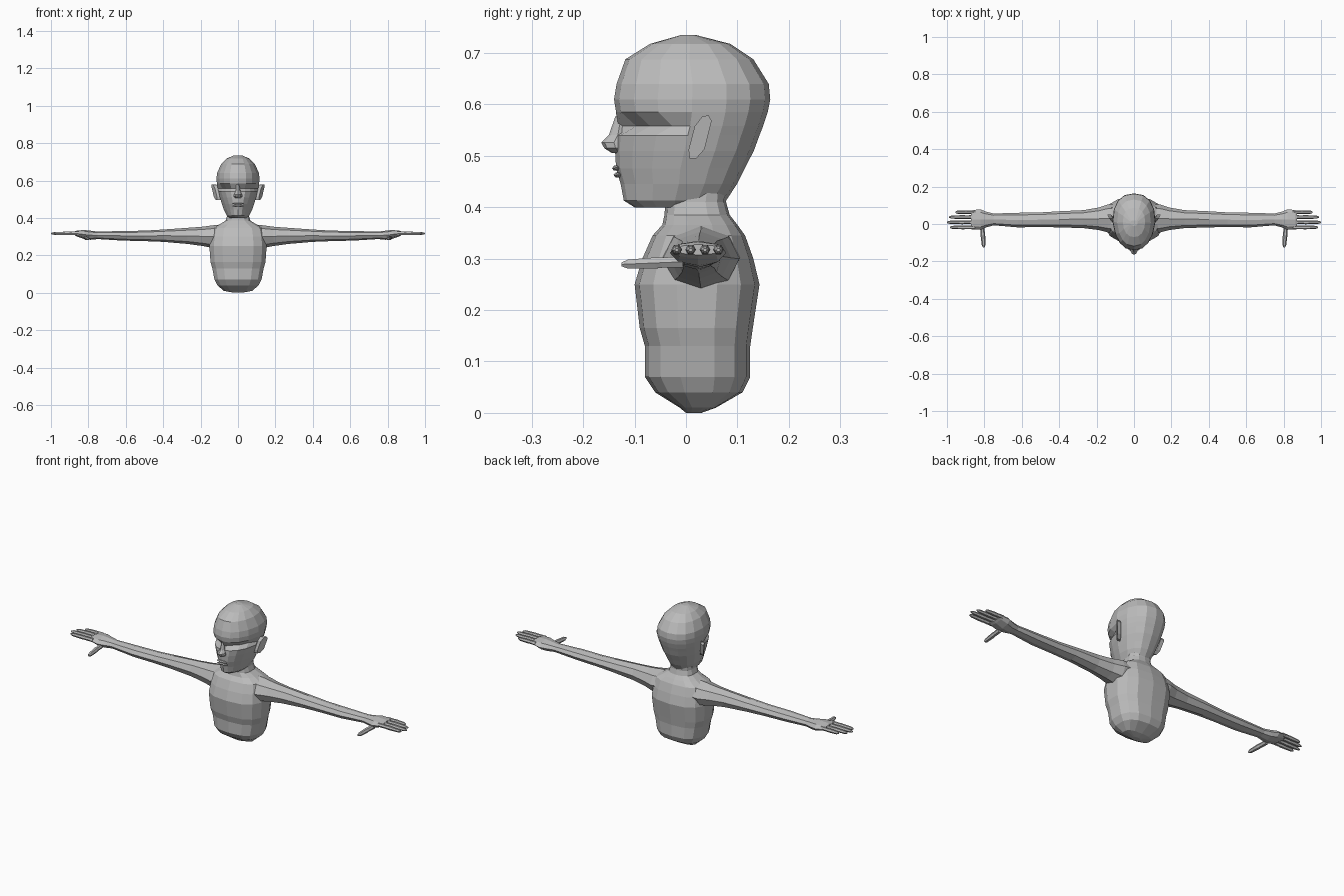
import bpy, bmesh, math
from mathutils import Vector

if "Cube" in bpy.data.objects:
    bpy.data.objects.remove(bpy.data.objects["Cube"])

grey = bpy.data.materials.new("plain grey")
grey.diffuse_color = (0.5, 0.5, 0.5, 1)
grey.use_nodes = True
grey.node_tree.nodes["Principled BSDF"].inputs["Base Color"].default_value = grey.diffuse_color


def loft(name, rings, mirror=False):
    """Skin a list of equal-length point rings and close both ends."""
    bm = bmesh.new()
    vr = [[bm.verts.new(p) for p in r] for r in rings]
    n = len(vr[0])
    for a, b in zip(vr, vr[1:]):
        for i in range(n):
            j = (i + 1) % n
            bm.faces.new((a[i], a[j], b[j], b[i]))
    bm.faces.new(vr[0])
    bm.faces.new(vr[-1])
    bmesh.ops.recalc_face_normals(bm, faces=bm.faces)
    me = bpy.data.meshes.new(name)
    bm.to_mesh(me)
    bm.free()
    me.materials.append(grey)
    ob = bpy.data.objects.new(name, me)
    bpy.context.collection.objects.link(ob)
    if mirror:
        ob.modifiers.new("Mirror", 'MIRROR')
    return ob


def spow(v, p):
    return math.copysign(abs(v) ** p, v)


def level(z, hw, yf, yb, taper=1.0, n=16, p=0.85):
    """Horizontal ring; taper narrows it towards the front."""
    cy, ry = (yf + yb) / 2, (yb - yf) / 2
    pts = []
    for i in range(n):
        t = 2 * math.pi * i / n
        f = spow(math.cos(t), p)
        k = 1 - (1 - taper) * max(f, 0)
        pts.append(Vector((hw * spow(math.sin(t), p) * k, cy - ry * f, z)))
    return pts


def section(x, y0, y1, z0, z1, n=8):
    """Ring across the arm, at constant x."""
    return [Vector((x, (y0 + y1) / 2 + (y1 - y0) / 2 * math.cos(2 * math.pi * i / n),
                    (z0 + z1) / 2 + (z1 - z0) / 2 * math.sin(2 * math.pi * i / n)))
            for i in range(n)]


# Torso and neck
torso = [(0.0, .02, .0, .03), (.010, .078, -.012, .058), (.04, .112, -.06, .11),
         (.07, .128, -.08, .125), (.13, .14, -.08, .125), (.165, .15, -.09, .13),
         (.25, .156, -.1, .143), (.30, .15, -.085, .131), (.345, .14, -.065, .115),
         (.366, .10, -.046, .10), (.385, .068, -.042, .085), (.41, .06, -.04, .078),
         (.45, .058, -.03, .08)]
loft("torso_and_neck", [level(*r, n=14, p=0.75) for r in torso])

# Head, with the ring at eye height pushed in to form the sockets
head = [(.400, .045, -.10, .055, .7), (.413, .06, -.121, .078, .7),
        (.445, .076, -.127, .099, .65), (.475, .086, -.136, .114, .68),
        (.51, .097, -.138, .132, .75), (.54, .104, -.136, .143, .82),
        (.558, .108, -.134, .150, .82), (.585, .113, -.136, .159, .85),
        (.61, .115, -.14, .164, .85), (.64, .112, -.135, .161, .85),
        (.688, .09, -.118, .131, .85), (.718, .06, -.07, .086, .9),
        (.735, .02, -.01, .02, 1)]
rings = [level(*r) for r in head]
for v in rings[6]:
    if v.y < -.03 and abs(v.x) > .02:
        v.y += .028
        v.x *= .9
loft("head", rings)

# Nose
nose = [(.506, .015, -.145), (.515, .024, -.159), (.526, .021, -.165),
        (.541, .013, -.150), (.578, .009, -.137)]
loft("nose", [level(z, w, y, -.115, .6, 8) for z, w, y in nose])

# Lips
for name, z, y in (("upper_lip", .476, -.136), ("lower_lip", .463, -.133)):
    loft(name, [section(x, y - r, y + r, z - r * .7, z + r * .7, 6)
                for x, r in ((-.03, .002), (-.012, .008), (.012, .008), (.03, .002))])

# Ears: tilted plates that flare outwards to the back
outline = [(.044, .579), (.05, .568), (.036, .513), (.02, .495),
           (.007, .495), (.005, .512), (.017, .558), (.032, .577)]
outer = [Vector((.108 + y * .55 + (z - .5) * .1, y, z)) for y, z in outline]
loft("ear", [[p - Vector((.02, 0, 0)) for p in outer], outer], mirror=True)

# Arms and palms
arm = [(.08, -.05, .108, .245, .366), (.14, -.045, .104, .24, .360),
       (.19, -.032, .088, .25, .353), (.27, -.022, .074, .261, .347),
       (.40, -.018, .068, .272, .338), (.50, -.016, .062, .276, .332),
       (.62, -.018, .060, .279, .330), (.75, -.007, .056, .287, .327),
       (.79, -.018, .066, .283, .332), (.82, -.031, .078, .287, .335),
       (.86, -.028, .075, .300, .333), (.872, -.02, .068, .307, .328)]
loft("arm", [section(*r) for r in arm], mirror=True)


def digit(name, start, end, r):
    """Six-sided finger with a rounded tip."""
    a, b = Vector(start), Vector(end)
    d = (b - a).normalized()
    u, w = d.cross(Vector((0, 0, 1))), Vector((0, 0, 1))
    out = []
    for t, k in ((0, 1), (.35, .9), (.45, 1), (.9, .8), (1, .35)):
        c = a.lerp(b, t)
        out.append([c + (u * math.cos(i * math.pi / 3) + w * math.sin(i * math.pi / 3)) * r * k
                    for i in range(6)])
    loft(name, out, mirror=True)


# Fingers and thumb
fingers = (("index_finger", -.018, .985), ("middle_finger", .009, 1.0),
           ("ring_finger", .037, .988), ("little_finger", .063, .955))
for name, y, tip in fingers:
    digit(name, (.85, y, .318), (tip, y, .317), .0105)
digit("thumb", (.812, -.005, .294), (.803, -.125, .289), .0125)
